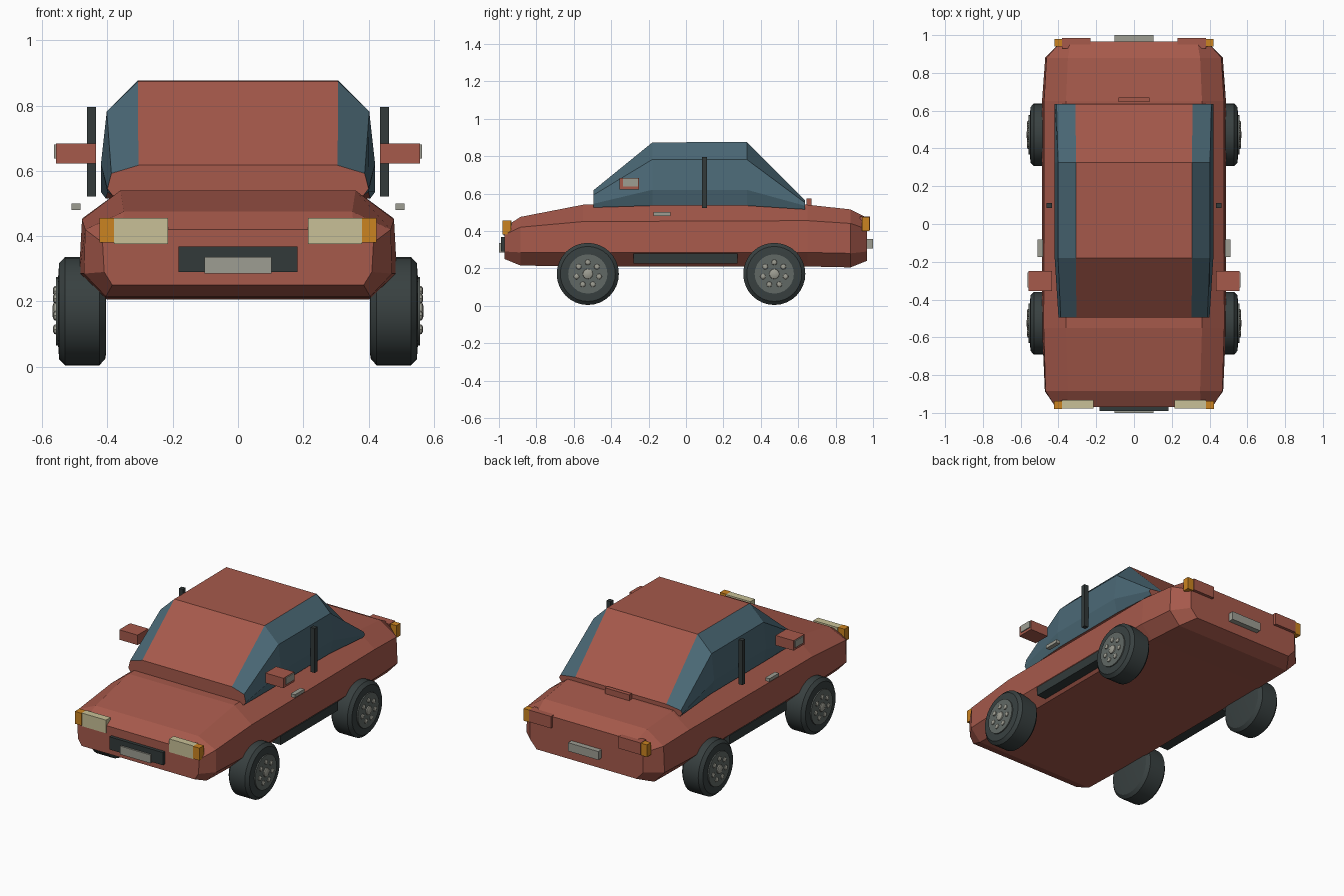
import bpy, bmesh, math
from mathutils import Matrix, Vector

if "Cube" in bpy.data.objects:
    bpy.data.objects.remove(bpy.data.objects["Cube"])


def material(name, *rgb):
    m = bpy.data.materials.new(name)
    m.use_nodes = True
    m.diffuse_color = (*rgb, 1)
    m.node_tree.nodes["Principled BSDF"].inputs["Base Color"].default_value = (*rgb, 1)
    return m


PAINT = material("red paint", 0.38, 0.1, 0.07)
GLASS = material("blue glass", 0.07, 0.14, 0.18)
BLACK = material("black trim", 0.032, 0.042, 0.042)
RUBBER = material("tyre rubber", 0.04, 0.052, 0.052)
HUB = material("hub grey", 0.12, 0.14, 0.13)
METAL = material("pale metal", 0.34, 0.34, 0.29)
LAMP = material("cream lamp", 0.58, 0.53, 0.31)
AMBER = material("amber lamp", 0.6, 0.23, 0.015)


def finish(name, bm, *mats):
    bmesh.ops.recalc_face_normals(bm, faces=bm.faces)
    mesh = bpy.data.meshes.new(name)
    bm.to_mesh(mesh)
    bm.free()
    for m in mats:
        mesh.materials.append(m)
    obj = bpy.data.objects.new(name, mesh)
    bpy.context.collection.objects.link(obj)
    return obj


def loft(name, sections, mats, rule=None):
    """Skin mirrored half sections: (y, [(half width, z), ... bottom to top])."""
    bm = bmesh.new()
    rings = []
    for y, half in sections:
        ring = half + [(-x, z) for x, z in reversed(half)]
        rings.append([bm.verts.new((x, y, z)) for x, z in ring])
    n = len(rings[0])
    for a, b in zip(rings, rings[1:]):
        for i in range(n):
            j = (i + 1) % n
            face = bm.faces.new((a[i], a[j], b[j], b[i]))
            if rule:
                face.material_index = rule(i, n)
    bm.faces.new(rings[0])
    bm.faces.new(rings[-1])
    return finish(name, bm, *mats)


def box(name, mat, xs, ys, zs):
    bm = bmesh.new()
    bmesh.ops.create_cube(bm, size=1)
    spans = (xs, ys, zs)
    size = Vector([b - a for a, b in spans])
    mid = Vector([(a + b) / 2 for a, b in spans])
    bm.transform(Matrix.Translation(mid) @ Matrix.Diagonal((*size, 1)))
    return finish(name, bm, mat)


def pair(name, mat, xs, ys, zs):
    box("left_" + name, mat, xs, ys, zs)
    box("right_" + name, mat, (-xs[1], -xs[0]), ys, zs)


def lathe(name, mat, profile, centre, side, segments):
    """Turn (x, radius) points around the axle."""
    bm = bmesh.new()
    rings = []
    for x, r in profile:
        rings.append([bm.verts.new((side * x, centre[0] + r * math.cos(t), centre[1] + r * math.sin(t)))
                      for t in (math.tau * k / segments for k in range(segments))])
    for a, b in zip(rings, rings[1:]):
        for i in range(segments):
            j = (i + 1) % segments
            bm.faces.new((a[i], a[j], b[j], b[i]))
    bm.faces.new(rings[0])
    bm.faces.new(rings[-1])
    obj = finish(name, bm, mat)
    bpy.ops.object.select_all(action="DESELECT")
    obj.select_set(True)
    bpy.context.view_layer.objects.active = obj
    bpy.ops.object.shade_smooth_by_angle(angle=math.radians(30))
    return obj


# Lower body shell
loft("body", [
    (-0.97, [(0.385, 0.25), (0.41, 0.29), (0.415, 0.38), (0.355, 0.42)]),
    (-0.885, [(0.405, 0.215), (0.472, 0.285), (0.468, 0.42), (0.35, 0.475)]),
    (-0.55, [(0.41, 0.21), (0.487, 0.285), (0.478, 0.45), (0.36, 0.54)]),
    (0.65, [(0.41, 0.21), (0.487, 0.285), (0.476, 0.455), (0.36, 0.54)]),
    (0.88, [(0.4, 0.205), (0.47, 0.28), (0.463, 0.44), (0.35, 0.515)]),
    (0.967, [(0.34, 0.24), (0.385, 0.29), (0.385, 0.41), (0.335, 0.47)]),
], [PAINT])

# Cabin: painted top strip and underside, glass flanks
loft("cabin", [
    (-0.495, [(0.385, 0.525), (0.4, 0.545), (0.388, 0.592), (0.305, 0.617)]),
    (-0.18, [(0.4, 0.535), (0.42, 0.62), (0.402, 0.782), (0.307, 0.873)]),
    (0.325, [(0.4, 0.535), (0.42, 0.62), (0.402, 0.782), (0.307, 0.876)]),
    (0.635, [(0.405, 0.515), (0.42, 0.535), (0.41, 0.552), (0.31, 0.565)]),
], [PAINT, GLASS], lambda i, n: 0 if i in (n // 2 - 1, n - 1) else 1)

# Lamps
pair("headlight", LAMP, (0.215, 0.38), (-0.976, -0.932), (0.375, 0.456))
pair("front_indicator", AMBER, (0.38, 0.424), (-0.98, -0.936), (0.38, 0.456))
pair("tail_light", PAINT, (0.23, 0.38), (0.93, 0.985), (0.405, 0.478))
pair("rear_indicator", AMBER, (0.38, 0.42), (0.94, 0.98), (0.4, 0.475))

# Grille, plates and boot latch
box("grille", BLACK, (-0.182, 0.182), (-0.99, -0.95), (0.29, 0.368))
box("front_plate", METAL, (-0.103, 0.103), (-1, -0.96), (0.285, 0.336))
box("rear_plate", METAL, (-0.103, 0.103), (0.965, 1), (0.305, 0.357))
box("boot_latch", PAINT, (-0.083, 0.083), (0.645, 0.67), (0.53, 0.574))

# Side fittings
pair("mirror", PAINT, (0.435, 0.558), (-0.355, -0.25), (0.622, 0.683))
pair("mirror_plate", METAL, (0.556, 0.564), (-0.337, -0.257), (0.638, 0.68))
pair("door_handle", METAL, (0.482, 0.51), (-0.175, -0.083), (0.48, 0.5))
pair("door_pillar", BLACK, (0.435, 0.462), (0.085, 0.112), (0.522, 0.796))
pair("side_skirt", BLACK, (0.41, 0.487), (-0.28, 0.275), (0.225, 0.28))

# Wheels with hub discs, caps and bolts
AXLE_Z = 0.17
for side, side_name in ((1, "left"), (-1, "right")):
    for y, end in ((-0.525, "front"), (0.472, "rear")):
        label = f"{end}_{side_name}_"
        centre = (y, AXLE_Z)
        lathe(label + "tyre", RUBBER, [(0.404, 0.13), (0.407, 0.147), (0.425, 0.166), (0.53, 0.166),
                                       (0.548, 0.147), (0.551, 0.105)], centre, side, 32)
        lathe(label + "hub", HUB, [(0.545, 0.105), (0.558, 0.105)], centre, side, 24)
        lathe(label + "cap", METAL, [(0.555, 0.028), (0.564, 0.026), (0.569, 0.014)], centre, side, 12)
        for k in range(7):
            t = math.pi / 2 + math.tau * k / 7
            spot = (y + 0.062 * math.cos(t), AXLE_Z + 0.062 * math.sin(t))
            lathe(f"{label}bolt_{k + 1}", METAL, [(0.555, 0.016), (0.563, 0.014), (0.567, 0.007)], spot, side, 8)
